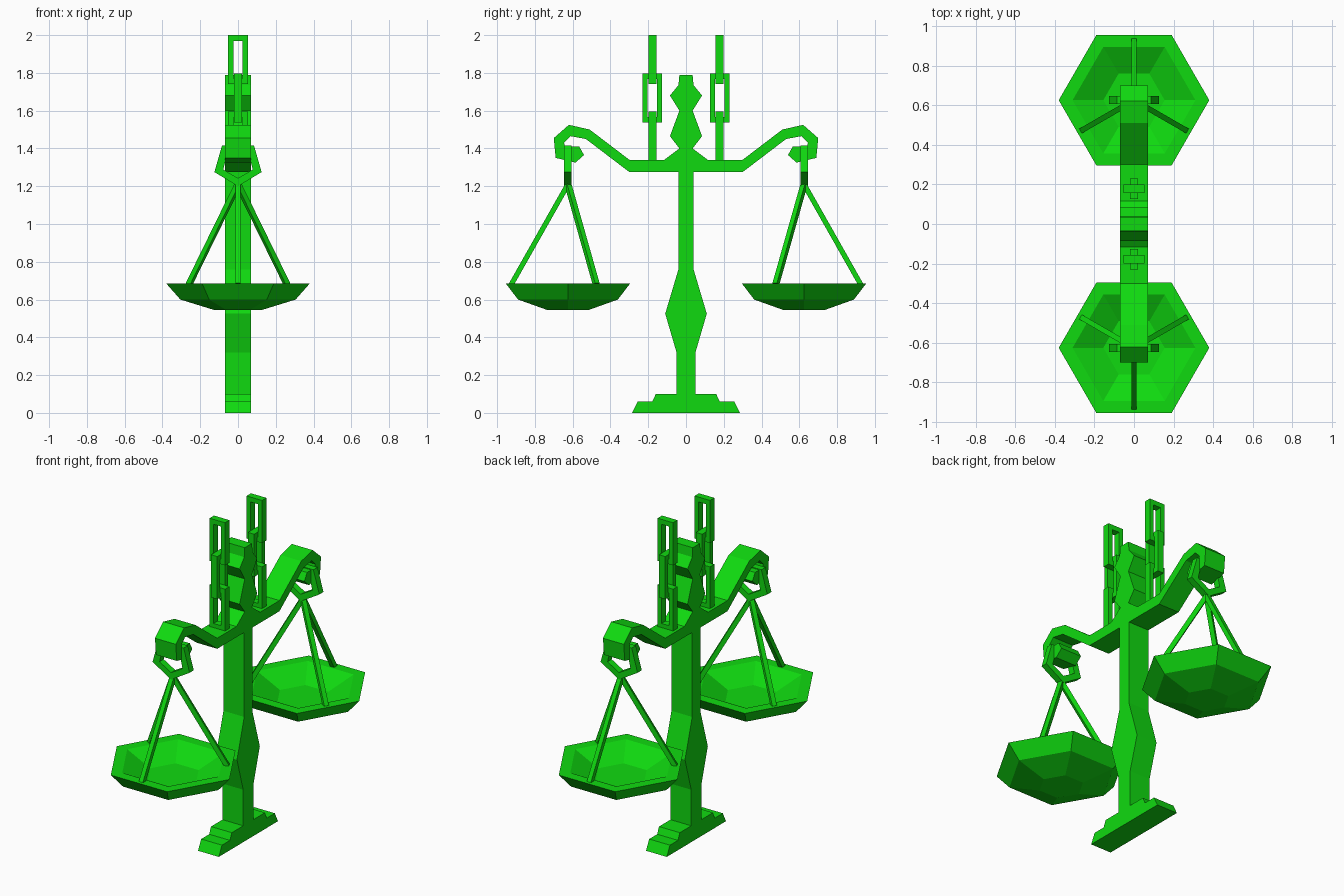
import bpy, bmesh, math
from mathutils import Vector

cube = bpy.data.objects.get("Cube")
if cube:
    bpy.data.objects.remove(cube, do_unlink=True)

GREEN = (0.005, 0.7, 0.005, 1)
green = bpy.data.materials.new("bright_green")
green.use_nodes = True
green.diffuse_color = GREEN
green.node_tree.nodes["Principled BSDF"].inputs["Base Color"].default_value = GREEN


def finish(name, bm):
    bmesh.ops.recalc_face_normals(bm, faces=bm.faces)
    mesh = bpy.data.meshes.new(name)
    bm.to_mesh(mesh)
    bm.free()
    mesh.materials.append(green)
    obj = bpy.data.objects.new(name, mesh)
    bpy.context.collection.objects.link(obj)
    return obj


def mirrored(half):
    return half + [(-a, b) for a, b in reversed(half) if abs(a) > 1e-6]


def slab(name, outline, axis, half, offset=0.0, inner=None):
    """Extrude an outline (a, z) along axis; a hole is left if inner is given."""
    bm = bmesh.new()

    def loop(points, depth):
        if axis == "x":
            return [bm.verts.new((depth, a + offset, z)) for a, z in points]
        return [bm.verts.new((a, depth + offset, z)) for a, z in points]

    def bridge(p, q):
        for i in range(len(p)):
            j = (i + 1) % len(p)
            bm.faces.new((p[i], p[j], q[j], q[i]))

    back, front = loop(outline, -half), loop(outline, half)
    bridge(back, front)
    if inner:
        hole_back, hole_front = loop(inner, -half), loop(inner, half)
        bridge(hole_back, hole_front)
        bridge(back, hole_back)
        bridge(front, hole_front)
    else:
        bm.faces.new(back)
        bm.faces.new(front)
    return finish(name, bm)


def box_loop(w, low, high):
    return [(-w, low), (w, low), (w, high), (-w, high)]


# Stepped base, post, hooked arms and finial as one flat profile
stand = [
    (0.285, 0), (0.255, 0.06), (0.178, 0.06), (0.16, 0.10), (0.05, 0.10),
    (0.05, 0.32), (0.11, 0.525), (0.04, 0.76), (0.04, 1.275), (0.30, 1.275),
    (0.53, 1.45), (0.61, 1.465), (0.645, 1.43), (0.64, 1.39), (0.625, 1.375),
    (0.61, 1.41), (0.565, 1.41), (0.54, 1.365), (0.585, 1.325), (0.69, 1.35),
    (0.70, 1.455), (0.62, 1.525), (0.51, 1.50), (0.30, 1.34), (0.115, 1.34),
    (0.035, 1.40), (0.085, 1.465), (0.035, 1.60), (0.085, 1.68),
    (0.04, 1.735), (0.035, 1.79),
]
slab("stand", mirrored(stand), "x", 0.07)

# Pan: hexagonal dish with a flat rim, as rings of (radius, height)
PAN = [(0.127, 0.545), (0.305, 0.60), (0.38, 0.685), (0.31, 0.685), (0.155, 0.61)]


def pan(name, y):
    bm = bmesh.new()
    rings = []
    for r, z in PAN:
        angles = [math.radians(60 * k) for k in range(6)]
        rings.append([bm.verts.new((r * math.cos(a), y + r * math.sin(a), z))
                      for a in angles])
    for p, q in zip(rings, rings[1:]):
        for i in range(6):
            j = (i + 1) % 6
            bm.faces.new((p[i], p[j], q[j], q[i]))
    bm.faces.new(rings[0])
    bm.faces.new(rings[-1])
    finish(name, bm)


def rod(name, start, end, width):
    start, end = Vector(start), Vector(end)
    along = end - start
    bm = bmesh.new()
    bmesh.ops.create_cube(bm, size=1)
    bmesh.ops.scale(bm, vec=(width, width, along.length), verts=bm.verts)
    obj = finish(name, bm)
    obj.rotation_mode = "QUATERNION"
    obj.rotation_quaternion = along.to_track_quat("Z", "Y")
    obj.location = (start + end) / 2


ring_outer = mirrored([(0, 1.20), (0.125, 1.275), (0.085, 1.415)])
ring_inner = mirrored([(0, 1.243), (0.078, 1.288), (0.056, 1.375)])

for side, label in ((-1, "front"), (1, "back")):
    y = side * 0.625
    pan(label + "_pan", y)
    slab(label + "_ring", ring_outer, "y", 0.02, y, ring_inner)

    # Three rods from the ring down to the pan rim
    for k in range(3):
        a = math.radians(side * 90 + 120 * k)
        foot = (0.3 * math.cos(a), y + 0.3 * math.sin(a), 0.68)
        rod(f"{label}_rod_{k + 1}", (0, y, 1.21), foot, 0.027)

    # Three chain links, turned alternately
    for k, axis in enumerate("yxy"):
        low = 1.335 + 0.2025 * k
        slab(f"{label}_chain_link_{k + 1}", box_loop(0.052, low, low + 0.26),
             axis, 0.021, side * 0.178, box_loop(0.025, low + 0.03, low + 0.23))
